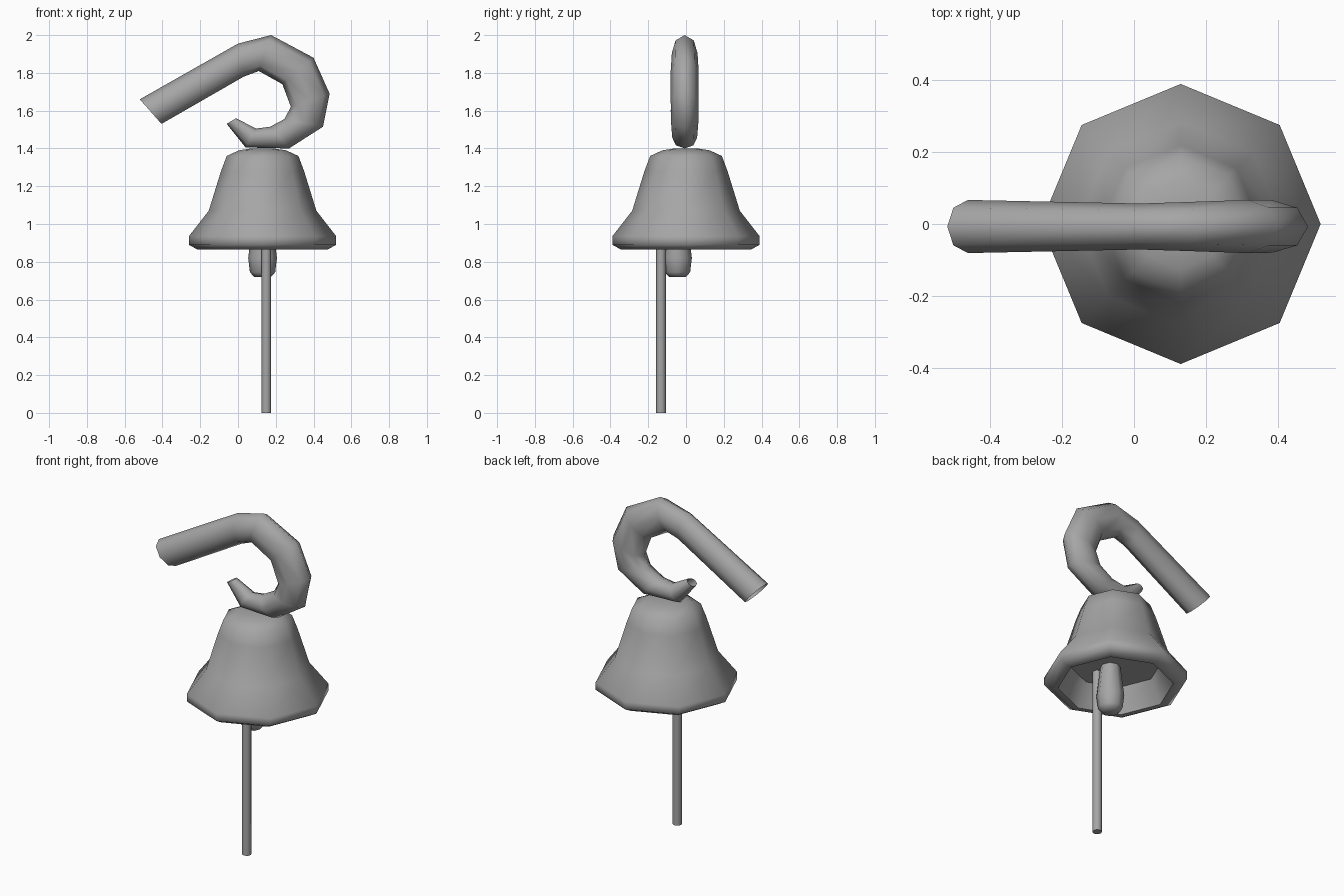
import bpy, bmesh, math
from mathutils import Vector

cube = bpy.data.objects.get("Cube")
if cube:
    bpy.data.objects.remove(cube, do_unlink=True)

# Single grey metal for every part
metal = bpy.data.materials.new("grey_metal")
metal.use_nodes = True
GREY = (0.38, 0.38, 0.38, 1)
metal.diffuse_color = GREY
metal.node_tree.nodes["Principled BSDF"].inputs["Base Color"].default_value = GREY


def skin(name, rings, cap_start, cap_end, angle=62):
    """Bridge successive rings of points into a smooth-shaded tube."""
    bm = bmesh.new()
    loops = [[bm.verts.new(p) for p in ring] for ring in rings]
    n = len(loops[0])
    for a, b in zip(loops, loops[1:]):
        for i in range(n):
            j = (i + 1) % n
            bm.faces.new((a[i], a[j], b[j], b[i]))
    if cap_start:
        bm.faces.new(loops[0][::-1])
    if cap_end:
        bm.faces.new(loops[-1])
    bmesh.ops.recalc_face_normals(bm, faces=bm.faces)
    mesh = bpy.data.meshes.new(name)
    bm.to_mesh(mesh)
    bm.free()
    mesh.materials.append(metal)
    obj = bpy.data.objects.new(name, mesh)
    bpy.context.collection.objects.link(obj)
    bpy.ops.object.select_all(action='DESELECT')
    obj.select_set(True)
    bpy.context.view_layer.objects.active = obj
    bpy.ops.object.shade_smooth_by_angle(angle=math.radians(angle))
    return obj


def turned(name, x, y, profile, sides=8):
    """Turn a (radius, height) profile about a vertical axis."""
    turns = [math.tau * i / sides for i in range(sides)]
    rings = [[(x + r * math.cos(t), y + r * math.sin(t), z) for t in turns]
             for r, z in profile]
    return skin(name, rings, True, True)


# Bell: inner ceiling, opening, flared rim, then up to the crown
turned("bell", 0.13, 0, [
    (0.25, 1.0), (0.315, 0.865), (0.345, 0.865), (0.39, 0.89), (0.39, 0.935),
    (0.285, 1.07), (0.22, 1.28), (0.19, 1.36), (0.125, 1.39), (0.06, 1.4)])

# Clapper and pull cord hanging from the ceiling
turned("clapper", 0.13, -0.045, [
    (0.045, 0.72), (0.067, 0.745), (0.076, 0.82), (0.055, 1.0)])
turned("pull_cord", 0.15, -0.132, [(0.026, 0), (0.026, 1.0)])

# Hook: outer and inner edge of each section, with its half depth
sections = [
    ((-0.52, 1.66), (-0.405, 1.53), 0.074),
    ((0.0, 1.955), (0.03, 1.78), 0.064),
    ((0.175, 2.0), (0.11, 1.81), 0.068),
    ((0.4, 1.88), (0.235, 1.74), 0.074),
    ((0.485, 1.69), (0.28, 1.62), 0.074),
    ((0.45, 1.515), (0.245, 1.555), 0.072),
    ((0.27, 1.4), (0.17, 1.515), 0.066),
    ((0.04, 1.405), (0.095, 1.505), 0.052),
    ((-0.06, 1.53), (-0.01, 1.56), 0.03)]
rings = []
for outer, inner, depth in sections:
    a = Vector((outer[0], -0.007, outer[1]))
    b = Vector((inner[0], -0.007, inner[1]))
    mid, half = (a + b) / 2, (a - b) / 2
    side = Vector((0, depth, 0))
    rings.append([mid + half * math.cos(t) + side * math.sin(t)
                  for t in (math.tau * i / 8 for i in range(8))])
skin("hook", rings, False, False, 89)
